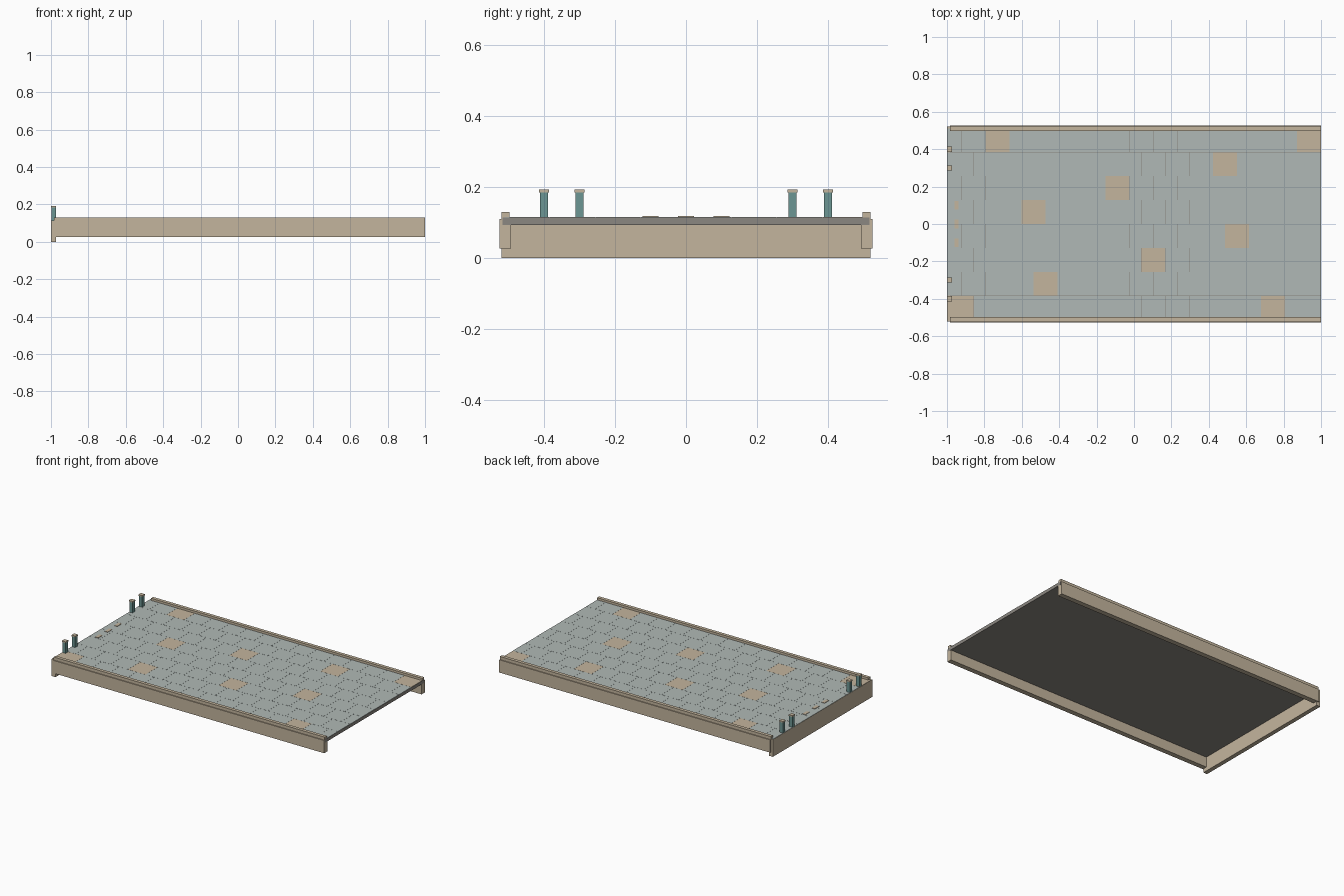
import bpy
import bmesh
from mathutils import Matrix, Vector

cube = bpy.data.objects.get("Cube")
if cube:
    bpy.data.objects.remove(cube, do_unlink=True)


def make_material(name, hex_code):
    def linear(c):
        return c / 12.92 if c <= 0.04045 else ((c + 0.055) / 1.055) ** 2.4
    rgb = [linear(int(hex_code[i:i + 2], 16) / 255) for i in (0, 2, 4)]
    mat = bpy.data.materials.new(name)
    mat.use_nodes = True
    mat.diffuse_color = (*rgb, 1)
    bsdf = next(n for n in mat.node_tree.nodes if n.type == "BSDF_PRINCIPLED")
    bsdf.inputs["Base Color"].default_value = (*rgb, 1)
    return mat


tan = make_material("sand stone", "C4B59D")
blue = make_material("pale blue grey stone", "B0B9B6")
grey = make_material("dark grey slab", "8B8781")
teal = make_material("teal post", "6C9693")


def add_box(bm, low, high, mat_index=0):
    low, high = Vector(low), Vector(high)
    size = high - low
    matrix = Matrix.Translation((low + high) / 2) @ Matrix.Diagonal((*size, 1))
    verts = bmesh.ops.create_cube(bm, size=1, matrix=matrix)["verts"]
    for face in {f for v in verts for f in v.link_faces}:
        face.material_index = mat_index


def finish(name, bm, *mats):
    mesh = bpy.data.meshes.new(name)
    bm.to_mesh(mesh)
    bm.free()
    for mat in mats:
        mesh.materials.append(mat)
    obj = bpy.data.objects.new(name, mesh)
    bpy.context.collection.objects.link(obj)
    return obj


def box(name, low, high, mat):
    bm = bmesh.new()
    add_box(bm, low, high)
    return finish(name, bm, mat)


# Deck slab and the taller end wall
box("deck_slab", (-0.985, -0.518, 0.093), (1, 0.518, 0.1135), grey)
box("end_wall", (-1, -0.52, 0), (-0.972, 0.52, 0.1135), tan)

# Side beams with a narrower kerb on top
for side, label in ((-1, "front"), (1, "back")):
    for part, inner, outer, bottom, top in (
            ("beam", 0.493, 0.526, 0.026, 0.11),
            ("kerb", 0.498, 0.52, 0.108, 0.13)):
        y = sorted((side * inner, side * outer))
        box(f"{label}_{part}", (-0.985, y[0], bottom), (0.999, y[1], top), tan)

# Staggered paving with a few sand-coloured slabs, as (row, column)
PITCH, START, GAP = 0.128, -0.985, 0.0004
accents = {(0, 0), (0, 13), (1, 4), (2, 8), (3, 12), (4, 3),
           (5, 7), (6, 11), (7, 2), (7, 15)}
bm = bmesh.new()
for row in range(8):
    y = (row - 4) * PITCH
    for col in range(16):
        x = START + (col - 0.5 * (row % 2)) * PITCH
        left = -0.999 if col == 0 else x + GAP
        right = min(x + PITCH, 1) - GAP
        add_box(bm, (left, y + GAP, 0.113), (right, y + PITCH - GAP, 0.1155),
                int((row, col) in accents))
finish("paving", bm, blue, tan)

# Small raised strips near the end wall
for i in (-1, 0, 1):
    box(f"strip_{i + 2}", (-0.96, i * 0.1 - 0.023, 0.115),
        (-0.938, i * 0.1 + 0.023, 0.118), tan)

# Capped posts on the end wall
for i, y in enumerate((-0.4, -0.3, 0.3, 0.4), 1):
    box(f"post_{i}", (-0.998, y - 0.0115, 0.113),
        (-0.974, y + 0.0115, 0.186), teal)
    box(f"post_cap_{i}", (-1, y - 0.014, 0.185),
        (-0.972, y + 0.014, 0.193), tan)
